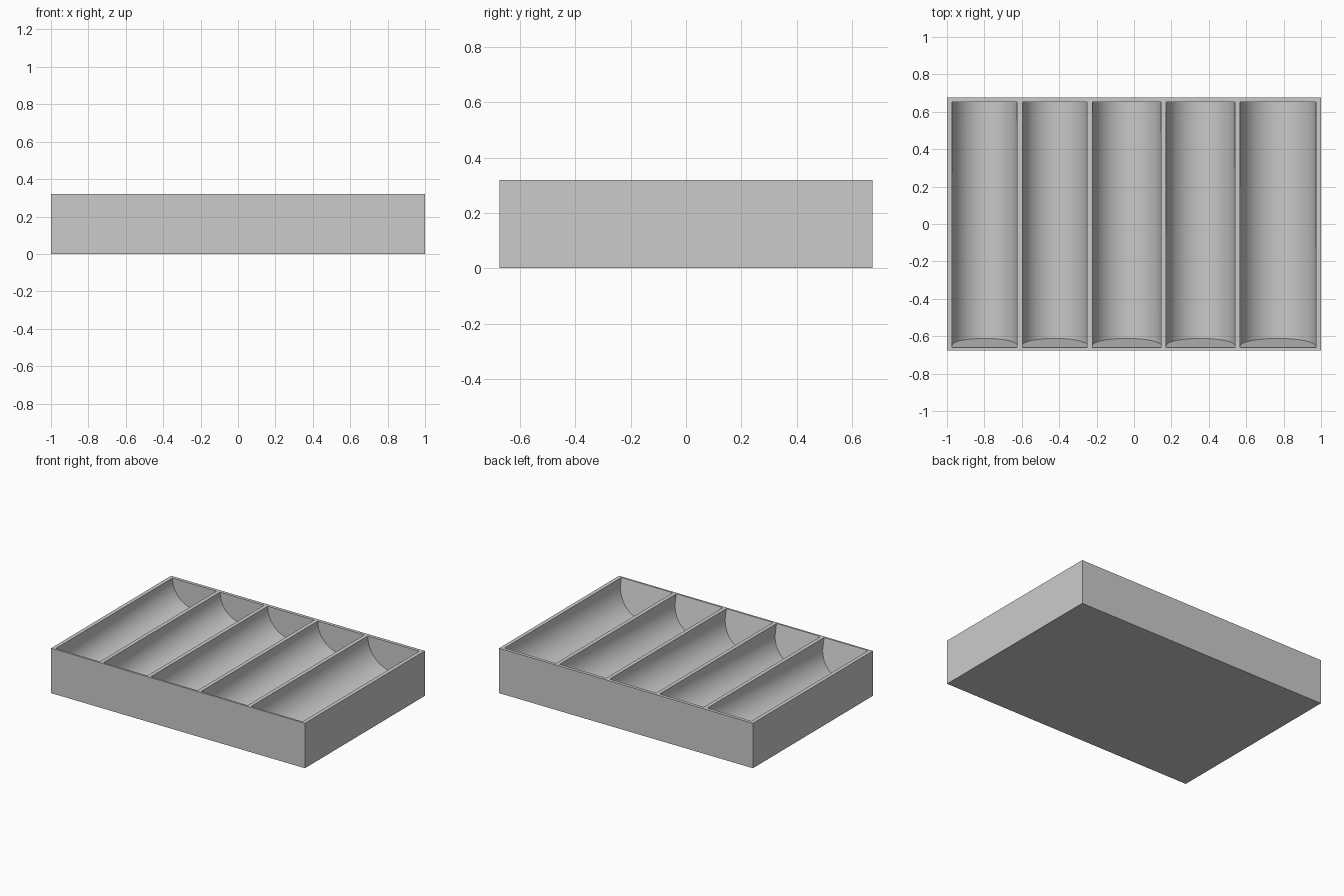
import bpy, bmesh, math

cube = bpy.data.objects.get("Cube")
if cube:
    bpy.data.objects.remove(cube, do_unlink=True)

# Overall size of the tray
HALF_X, HALF_Y, TOP = 1.0, 0.675, 0.32
# Trough layout: widths from -x to +x, equal dividers between
WIDTHS = [0.347, 0.347, 0.367, 0.367, 0.405]
GAP = (2 * HALF_X - sum(WIDTHS)) / (len(WIDTHS) + 1)
FRONT_Y, BACK_Y = -0.661, 0.652
FRONT_DEPTH, FRONT_LEAN, BACK_DROP = 0.235, 0.21, 0.004
SEGMENTS = 40

grey = bpy.data.materials.new("plain grey")
grey.use_nodes = True
colour = (0.6, 0.6, 0.6, 1)
grey.diffuse_color = colour
grey.node_tree.nodes["Principled BSDF"].inputs["Base Color"].default_value = colour

bm = bmesh.new()


def section(x0, width, drop, y, lean):
    """U-shaped trough end: straight sides above a half circle."""
    r = width / 2
    pts = [(x0, 0)]
    for i in range(SEGMENTS + 1):
        a = math.pi * i / SEGMENTS
        pts.append((x0 + r - r * math.cos(a), drop + r * math.sin(a)))
    pts.append((x0 + width, 0))
    return [bm.verts.new((x, y + lean * d, TOP - d)) for x, d in pts]


# Outer corners, counter-clockwise from above
corners = [(-HALF_X, -HALF_Y), (HALF_X, -HALF_Y), (HALF_X, HALF_Y), (-HALF_X, HALF_Y)]
low = [bm.verts.new((x, y, 0)) for x, y in corners]
high = [bm.verts.new((x, y, TOP)) for x, y in corners]
bm.faces.new(low[::-1])
for i in range(4):
    j = (i + 1) % 4
    bm.faces.new((low[i], low[j], high[j], high[i]))

# Troughs, with rim strips between them
front_rim, back_rim = [], []
x = -HALF_X + GAP
left_front, left_back = high[0], high[3]
for width in WIDTHS:
    front = section(x, width, FRONT_DEPTH - width / 2, FRONT_Y, FRONT_LEAN)
    back = section(x, width, BACK_DROP, BACK_Y, 0)
    for i in range(len(front) - 1):
        face = bm.faces.new((front[i], front[i + 1], back[i + 1], back[i]))
        face.smooth = True
    bm.faces.new(front[::-1])
    bm.faces.new(back)
    bm.faces.new((left_front, front[0], back[0], left_back))
    left_front, left_back = front[-1], back[-1]
    front_rim += [front[0], front[-1]]
    back_rim += [back[0], back[-1]]
    x += width + GAP
bm.faces.new((left_front, high[1], high[2], left_back))
bm.faces.new([high[0], high[1]] + front_rim[::-1])
bm.faces.new([high[2], high[3]] + back_rim)
bmesh.ops.recalc_face_normals(bm, faces=bm.faces)

mesh = bpy.data.meshes.new("sorting_tray")
bm.to_mesh(mesh)
bm.free()
mesh.materials.append(grey)
tray = bpy.data.objects.new("sorting_tray", mesh)
bpy.context.collection.objects.link(tray)

# Smooth troughs with crisp rims
bpy.context.view_layer.objects.active = tray
tray.select_set(True)
bpy.ops.object.shade_smooth_by_angle(angle=math.radians(30))
